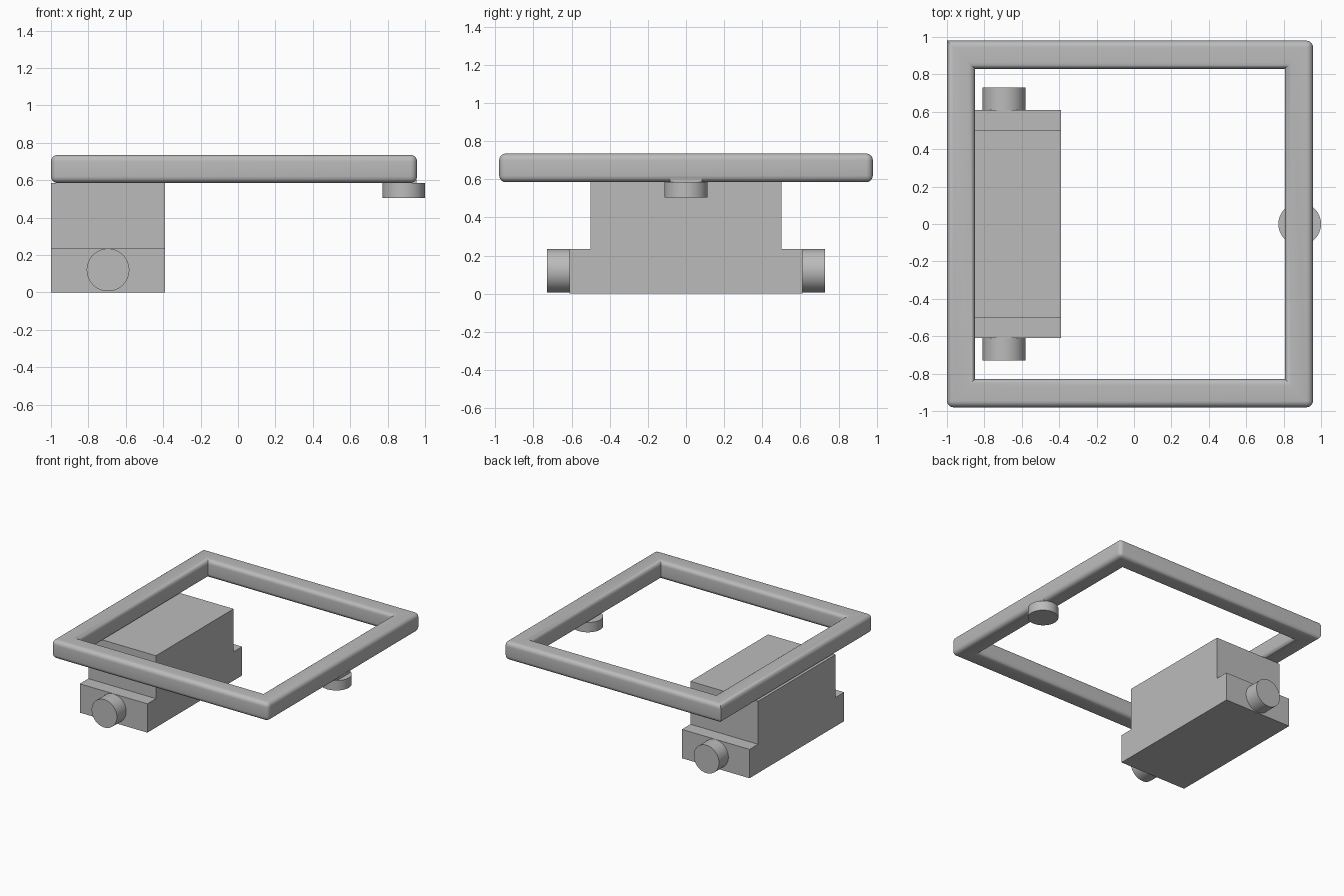
import bpy, bmesh, math
from mathutils import Matrix, Vector

cube = bpy.data.objects.get("Cube")
if cube:
    bpy.data.objects.remove(cube, do_unlink=True)

grey = bpy.data.materials.new("plain grey")
grey.use_nodes = True
colour = (0.5, 0.5, 0.5, 1)
grey.diffuse_color = colour
grey.node_tree.nodes["Principled BSDF"].inputs["Base Color"].default_value = colour


def finish(name, bm, smooth=True):
    bmesh.ops.recalc_face_normals(bm, faces=bm.faces[:])
    mesh = bpy.data.meshes.new(name)
    bm.to_mesh(mesh)
    bm.free()
    mesh.materials.append(grey)
    obj = bpy.data.objects.new(name, mesh)
    bpy.context.collection.objects.link(obj)
    if smooth:
        bpy.ops.object.select_all(action='DESELECT')
        obj.select_set(True)
        bpy.context.view_layer.objects.active = obj
        bpy.ops.object.shade_smooth_by_angle(angle=math.radians(35))
    return obj


def prism(name, points, place, push):
    """Extrude a 2D outline, mapped to 3D by place, along push."""
    bm = bmesh.new()
    face = bm.faces.new([bm.verts.new(place(a, b)) for a, b in points])
    out = bmesh.ops.extrude_face_region(bm, geom=[face])
    verts = [g for g in out["geom"] if isinstance(g, bmesh.types.BMVert)]
    bmesh.ops.translate(bm, verts=verts, vec=push)
    return finish(name, bm, False)


def cylinder(name, centre, radius, depth, axis):
    bm = bmesh.new()
    turn = Vector((0, 0, 1)).rotation_difference(Vector(axis)).to_matrix().to_4x4()
    bmesh.ops.create_cone(bm, cap_ends=True, segments=64, radius1=radius,
                          radius2=radius, depth=depth,
                          matrix=Matrix.Translation(centre) @ turn)
    return finish(name, bm)


# Square frame with rounded edges; the back right corner stays sharp
left, right, half = -1.0, 0.957, 0.98
bar, low, high, fillet = 0.15, 0.585, 0.735, 0.035
bm = bmesh.new()
rings = []
for sx, sy in ((-1, -1), (1, -1), (1, 1), (-1, 1)):
    x = right if sx > 0 else left
    ring = []
    for inset, z in ((0, low), (0, high), (bar, high), (bar, low)):
        ring.append(bm.verts.new((x - sx * inset, sy * (half - inset), z)))
    rings.append(ring)
for i in range(4):
    a, b = rings[i], rings[(i + 1) % 4]
    for j in range(4):
        k = (j + 1) % 4
        bm.faces.new((a[j], b[j], b[k], a[k]))
bmesh.ops.recalc_face_normals(bm, faces=bm.faces[:])
rounded = [e for i in range(4) for j in range(4)
           for e in [bm.edges.get((rings[i][j], rings[(i + 1) % 4][j]))]]
rounded += [bm.edges.get((rings[i][0], rings[i][1])) for i in range(3)]
bmesh.ops.bevel(bm, geom=rounded, offset=fillet, segments=6, profile=0.5,
                affect='EDGES', clamp_overlap=True)
finish("frame", bm)

# Stepped block under the right bar
step, wide, narrow = 0.235, 0.61, 0.5
outline = [(-wide, 0), (wide, 0), (wide, step), (narrow, step),
           (narrow, low), (-narrow, low), (-narrow, step), (-wide, step)]
prism("stepped_block", outline, lambda y, z: (-1, y, z), (0.61, 0, 0))

# Round stubs on both ends of the block
for side, name in ((-1, "front_stub"), (1, "back_stub")):
    cylinder(name, (-0.695, side * 0.67, 0.12), 0.114, 0.12, (0, side, 0))

# Round foot under the left bar, with a small web into the bar's rounded edge
cylinder("foot_pad", (0.886, 0, 0.545), 0.114, 0.08, (0, 0, 1))
web = [(0.83, -0.085), (0.955, -0.085), (0.955, 0.085), (0.83, 0.085)]
prism("foot_web", web, lambda x, y: (x, y, 0.575), (0, 0, 0.03))
